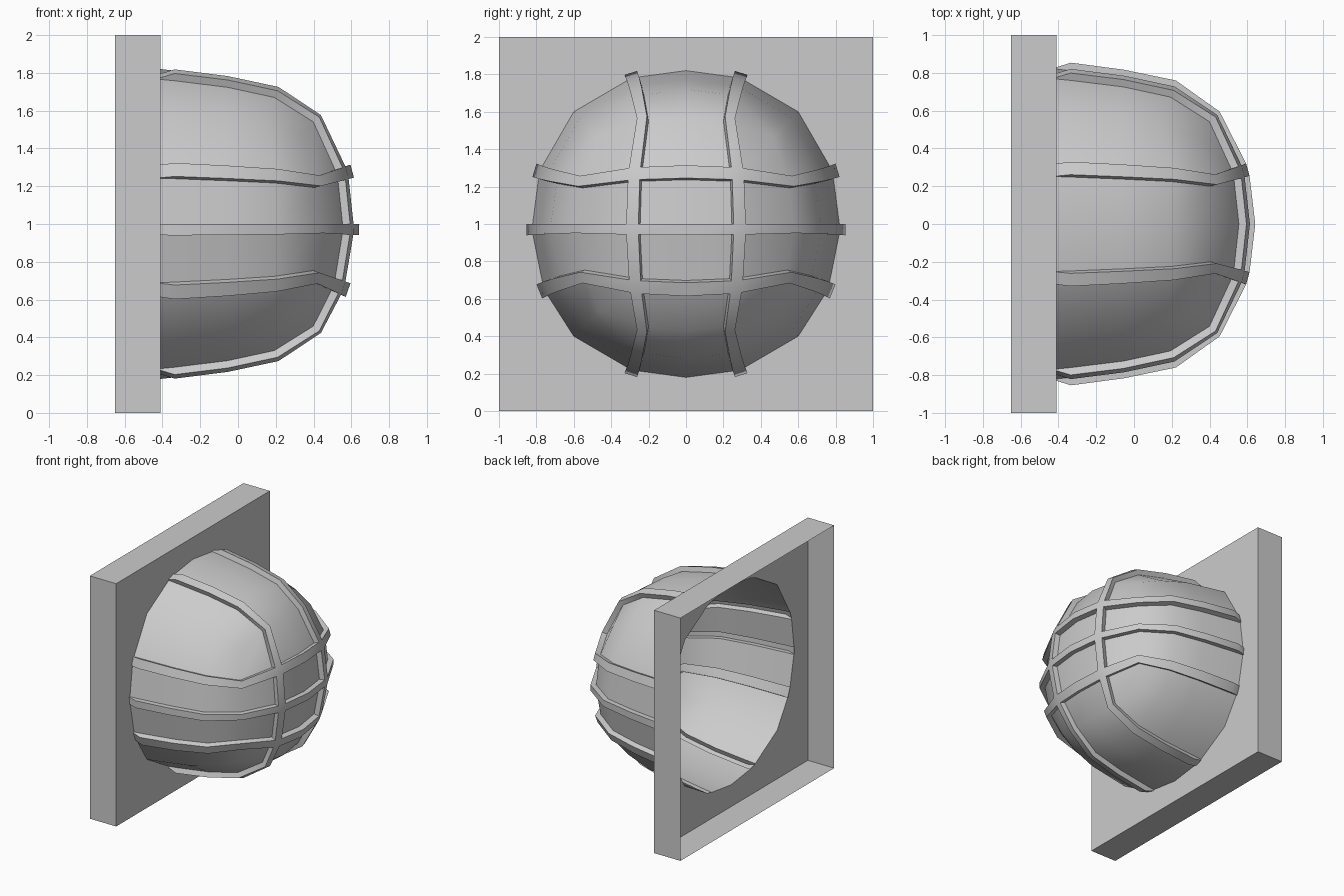
import bpy, bmesh, math
from mathutils import Vector

if "Cube" in bpy.data.objects:
    bpy.data.objects.remove(bpy.data.objects["Cube"])

# Grid lines of the dome on a cube face; ribs are the strips between close pairs
Y_LINES = [-1, -.54, -.43, 0, .43, .54, 1]
Z_LINES = [-1, -.65, -.53, -.1, 0, .415, .53, 1]
Y_RIBS = [(-.54, -.43), (.43, .54)]
Z_RIBS = [(-.65, -.53), (-.1, 0), (.415, .53)]
FRONT, BACK = -.41, -.65


def ball(a, b, c):
    """Cube point to unit sphere point."""
    f = lambda p, q, r: p * math.sqrt(max(0, 1 - q*q/2 - r*r/2 + q*q*r*r/3))
    return f(a, b, c), f(b, a, c), f(c, a, b)


# Rows from the front cap back to the plate: cube depth, radius, fixed x
ROWS = [(1, .805, None), (.5, .772, None), (0, .775, -.055),
        (0, .812, -.335), (0, .82, FRONT)]


def dome_point(a, b, k):
    c, r, x = ROWS[k]
    y, z, d = ball(a, b, c)
    if k >= 2:
        r *= 1 + .035 * min(abs(a), abs(b)) ** 2
    return Vector((.614 * d - .014 if x is None else x, y * r, 1 + z * r))


ring = ([(a, -1) for a in Y_LINES[:-1]] + [(1, b) for b in Z_LINES[:-1]] +
        [(a, 1) for a in Y_LINES[:0:-1]] + [(-1, b) for b in Z_LINES[:0:-1]])
edges = list(zip(ring, ring[1:] + ring[:1]))


def finish(bm, name, angle):
    me = bpy.data.meshes.new(name)
    bm.to_mesh(me)
    bm.free()
    ob = bpy.data.objects.new(name, me)
    bpy.context.collection.objects.link(ob)
    if angle:
        bpy.ops.object.select_all(action='DESELECT')
        ob.select_set(True)
        bpy.context.view_layer.objects.active = ob
        bpy.ops.object.shade_smooth_by_angle(angle=math.radians(angle))
    return ob


# Dome shell
bm = bmesh.new()
cache, ribs = {}, []


def vert(a, b, k):
    if (a, b, k) not in cache:
        cache[a, b, k] = bm.verts.new(dome_point(a, b, k))
    return cache[a, b, k]


def face(keys):
    f = bm.faces.new([vert(*q) for q in keys])
    ma = sum(q[0] for q in keys) / 4
    mb = sum(q[1] for q in keys) / 4
    if any(l < ma < h for l, h in Y_RIBS) or any(l < mb < h for l, h in Z_RIBS):
        ribs.append(f)


for a0, a1 in zip(Y_LINES, Y_LINES[1:]):
    for b0, b1 in zip(Z_LINES, Z_LINES[1:]):
        face([(a0, b0, 0), (a1, b0, 0), (a1, b1, 0), (a0, b1, 0)])
for p, q in edges:
    for k in range(len(ROWS) - 1):
        face([(*p, k), (*p, k + 1), (*q, k + 1), (*q, k)])

# Raised ribs, hollow behind, sloping down at the plate
out = bmesh.ops.extrude_face_region(bm, geom=ribs)
for v in [g for g in out['geom'] if isinstance(g, bmesh.types.BMVert)]:
    n = Vector((max(v.co.x, 0) / .36, v.co.y / .64, (v.co.z - 1) / .64)).normalized()
    v.co += n * (.01 if v.co.x < -.4 else .042)
old = [f for f in ribs if f.is_valid]
if old:
    bmesh.ops.delete(bm, geom=old, context='FACES')
bmesh.ops.recalc_face_normals(bm, faces=bm.faces)
top = max(bm.faces, key=lambda f: f.calc_center_median().x)
top.normal_update()
if top.normal.x < 0:
    bmesh.ops.reverse_faces(bm, faces=bm.faces)
finish(bm, "ribbed_dome", 38)

# Square plate with a dome-shaped hole and thin side walls, open at the back
bm = bmesh.new()
n = len(ring)
hole = [bm.verts.new(dome_point(a, b, 4)) for a, b in ring]
rim = [bm.verts.new((FRONT, a, 1 + b)) for a, b in ring]
back = [bm.verts.new((BACK, a, 1 + b)) for a, b in ring]
for i in range(n):
    j = (i + 1) % n
    bm.faces.new((hole[i], rim[i], rim[j], hole[j]))
    bm.faces.new((rim[i], back[i], back[j], rim[j]))
bm.normal_update()
finish(bm, "square_frame", 0)
